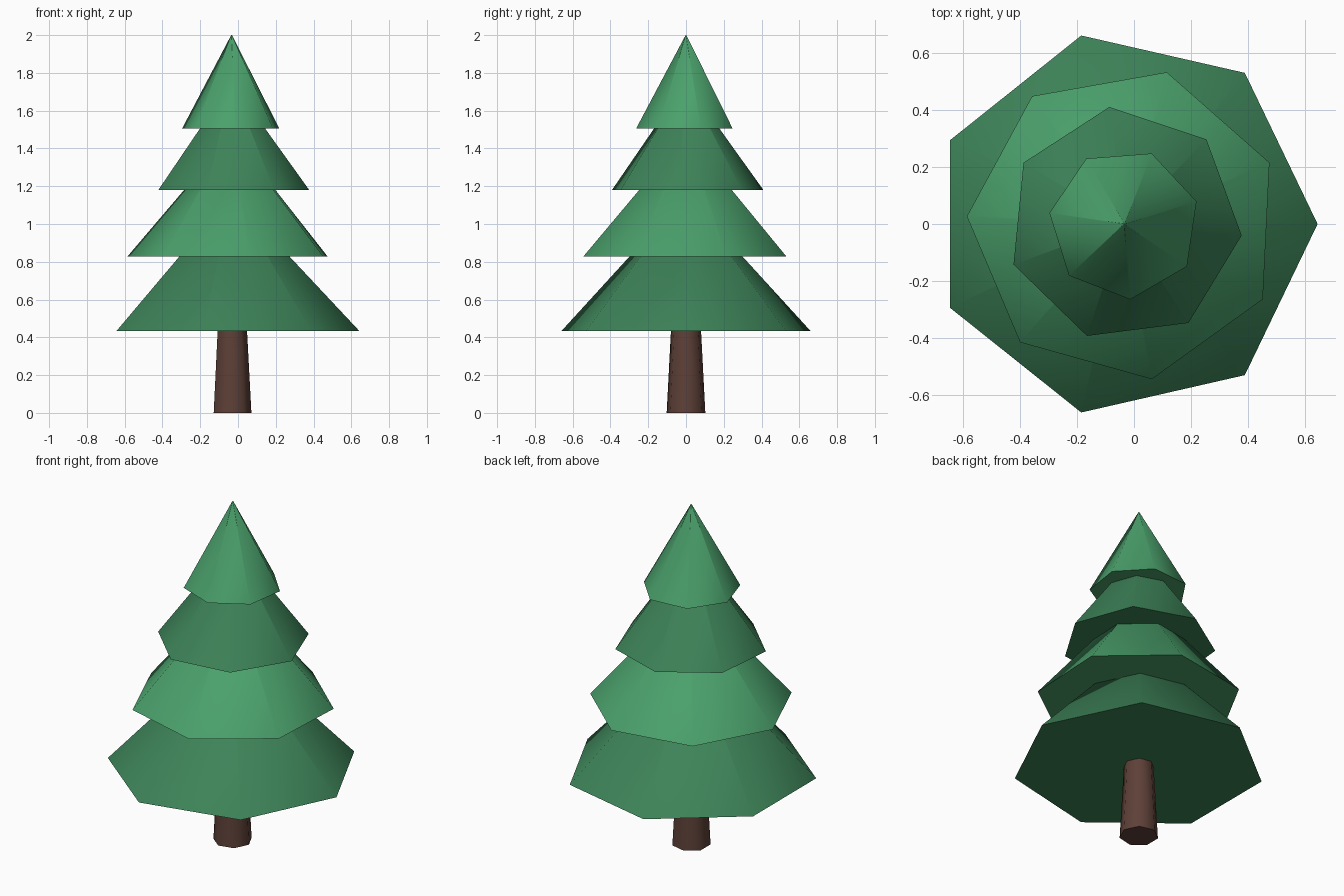
import bpy, math

cube = bpy.data.objects.get("Cube")
if cube:
    bpy.data.objects.remove(cube, do_unlink=True)

SIDES = 7
CENTRE_X = -0.034


def material(name, rgb):
    # 8-bit display colour to linear
    lin = [((c / 255 + 0.055) / 1.055) ** 2.4 for c in rgb] + [1.0]
    mat = bpy.data.materials.new(name)
    mat.use_nodes = True
    mat.diffuse_color = lin
    for node in mat.node_tree.nodes:
        if node.type == 'BSDF_PRINCIPLED':
            node.inputs["Base Color"].default_value = lin
    return mat


def tapered_part(name, r_low, r_high, z_low, z_high, turn, mat):
    # Seven-sided cone with one corner at the angle "turn", smooth sides, sharp rim
    bpy.ops.mesh.primitive_cone_add(
        vertices=SIDES, radius1=r_low, radius2=r_high, depth=z_high - z_low,
        end_fill_type='NGON', location=(CENTRE_X, 0, (z_low + z_high) / 2),
        rotation=(0, 0, turn - math.pi / 2))
    obj = bpy.context.object
    obj.name = name
    obj.data.materials.append(mat)
    bpy.ops.object.shade_smooth_by_angle(angle=math.radians(55))
    return obj


bark = material("bark_brown", (93, 64, 55))
dark_green = material("dark_green", (61, 131, 88))
light_green = material("light_green", (74, 160, 107))

# Trunk
tapered_part("trunk", 0.105, 0.081, 0, 0.45, 0, bark)

# Foliage tiers, bottom to top: radius, base height, tip height
tiers = [
    (0.677, 0.433, 1.153),
    (0.552, 0.828, 1.473),
    (0.413, 1.18, 1.75),
    (0.265, 1.505, 2.0),
]
for i, (radius, base, tip) in enumerate(tiers):
    mat = light_green if i % 2 else dark_green
    tapered_part(f"foliage_tier_{i + 1}", radius, 0.002, base, tip, 0.4 * i, mat)
